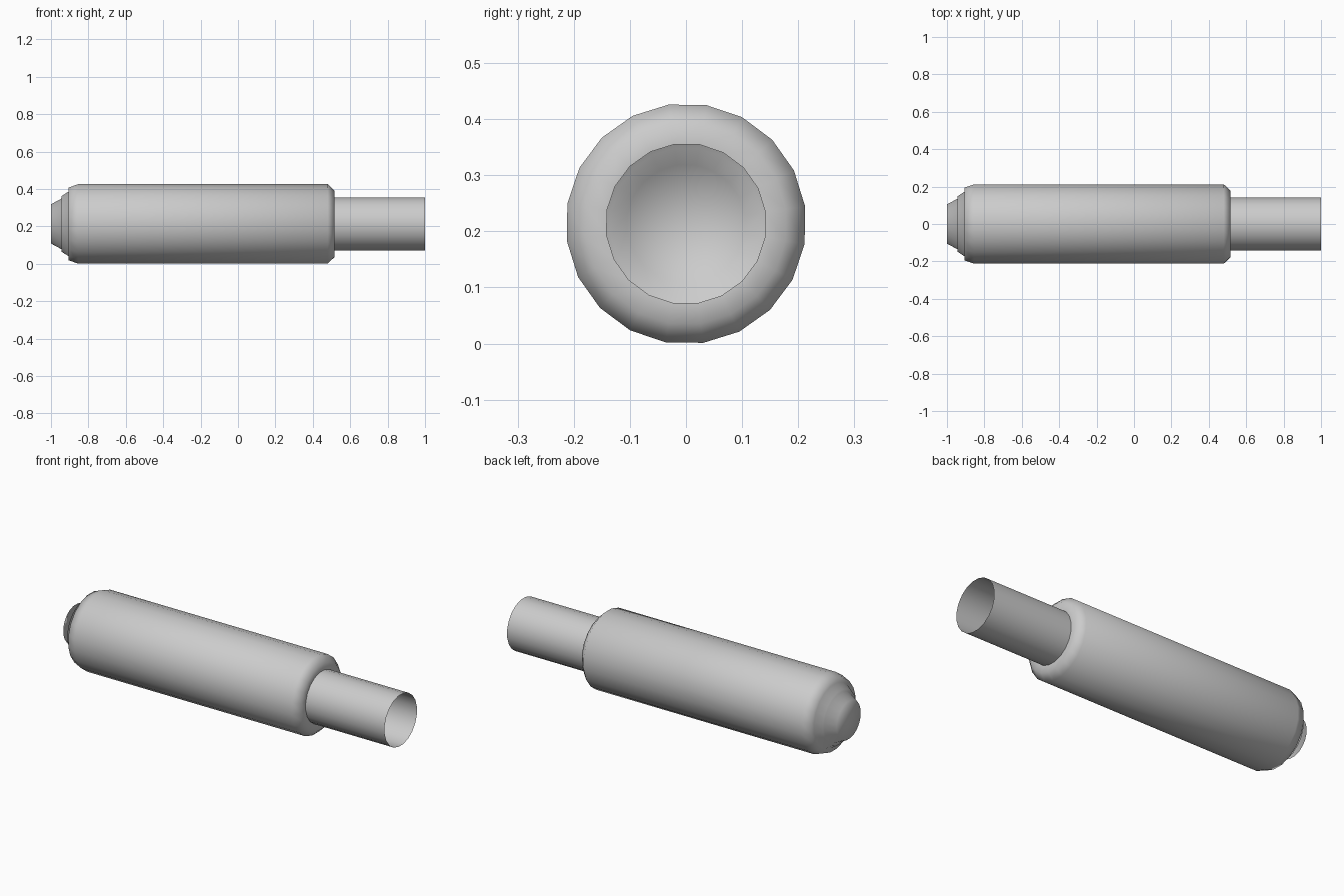
import bpy, bmesh, math

if "Cube" in bpy.data.objects:
    bpy.data.objects.remove(bpy.data.objects["Cube"])

SIDES = 20
PHASE = math.radians(8.3)
AXIS_Z = 0.2135


def lathe(name, profile, cap_start=False):
    """Revolve (x, radius) points around the long axis."""
    bm = bmesh.new()
    rings = []
    for x, r in profile:
        ring = []
        for i in range(SIDES):
            a = PHASE + 2 * math.pi * i / SIDES
            ring.append(bm.verts.new((x, r * math.cos(a), AXIS_Z + r * math.sin(a))))
        rings.append(ring)
    for a, b in zip(rings, rings[1:]):
        for i in range(SIDES):
            j = (i + 1) % SIDES
            bm.faces.new((a[i], a[j], b[j], b[i]))
    if cap_start:
        # fan to a centre point so the end shades as a soft dome
        tip = bm.verts.new((profile[0][0], 0, AXIS_Z))
        for i in range(SIDES):
            bm.faces.new((tip, rings[0][(i + 1) % SIDES], rings[0][i]))
    for f in bm.faces:
        f.smooth = True
    # point all faces away from the axis and end cap
    bm.normal_update()
    side = rings[-2][0].link_faces[0]
    c = side.calc_center_median()
    if side.normal.y * c.y + side.normal.z * (c.z - AXIS_Z) < 0:
        bmesh.ops.reverse_faces(bm, faces=bm.faces[:])
    mesh = bpy.data.meshes.new(name)
    bm.to_mesh(mesh)
    bm.free()
    obj = bpy.data.objects.new(name, mesh)
    bpy.context.collection.objects.link(obj)
    return obj


# main barrel with stepped, tapered closed end and rounded shoulder
lathe("barrel", [
    (-1.0, 0.106), (-0.945, 0.136), (-0.945, 0.149), (-0.907, 0.174),
    (-0.907, 0.196), (-0.855, 0.2145), (0.48, 0.2145), (0.515, 0.18),
    (0.515, 0.143)], cap_start=True)

# narrower open tube
lathe("open_tube", [(0.515, 0.143), (1.0, 0.143)])
